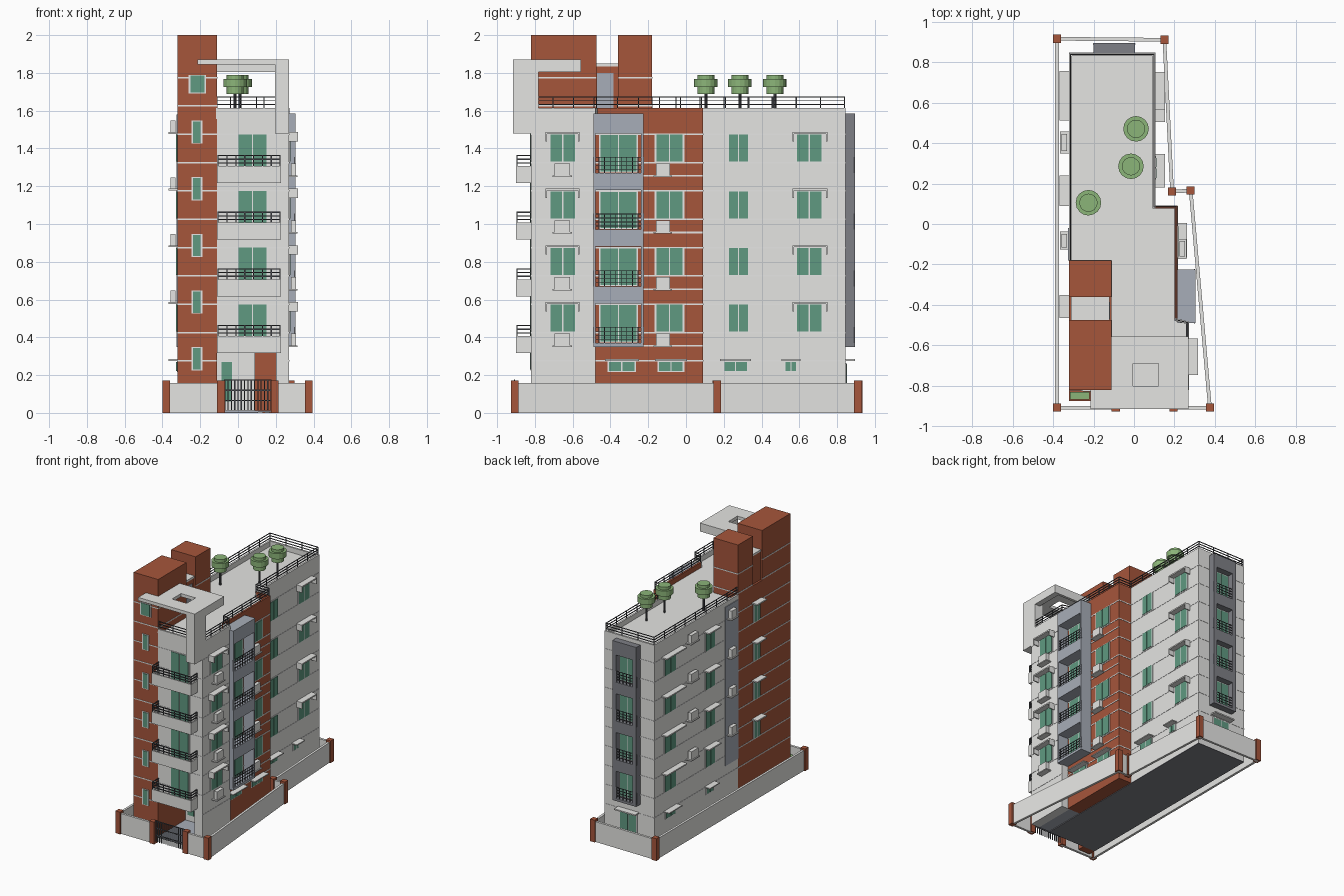
import bpy, bmesh
from math import atan2, hypot
from mathutils import Matrix, Vector

if "Cube" in bpy.data.objects:
    bpy.data.objects.remove(bpy.data.objects["Cube"], do_unlink=True)


def material(name, *rgb):
    m = bpy.data.materials.new(name)
    m.use_nodes = True
    m.diffuse_color = (*rgb, 1)
    m.node_tree.nodes["Principled BSDF"].inputs["Base Color"].default_value = (*rgb, 1)
    return m


WALL = material("pale plaster", .78, .78, .76)
TRIM = material("white trim", .86, .86, .85)
BRICK = material("red brick", .38, .092, .044)
GLASS = material("green glass", .115, .32, .22)
BAY = material("blue grey panel", .39, .42, .48)
SLATE = material("slate grey panel", .21, .215, .24)
METAL = material("dark metal", .075, .078, .088)
LEAF = material("leaf green", .26, .46, .19)

parts = {}  # name -> (mesh builder, material)


def builder(name, mat):
    if name not in parts:
        parts[name] = (bmesh.new(), mat)
    return parts[name][0]


def box(name, mat, x0, x1, y0, y1, z0, z1):
    m = Matrix.Translation(((x0 + x1) / 2, (y0 + y1) / 2, (z0 + z1) / 2))
    m = m @ Matrix.Diagonal((abs(x1 - x0), abs(y1 - y0), abs(z1 - z0), 1))
    bmesh.ops.create_cube(builder(name, mat), size=1, matrix=m)


def beam(name, mat, p, q, width, z0, z1):
    """Upright strip between two plan points."""
    dx, dy = q[0] - p[0], q[1] - p[1]
    m = Matrix.Translation(((p[0] + q[0]) / 2, (p[1] + q[1]) / 2, (z0 + z1) / 2))
    m = m @ Matrix.Rotation(atan2(dy, dx), 4, 'Z')
    m = m @ Matrix.Diagonal((hypot(dx, dy) + width, width, z1 - z0, 1))
    bmesh.ops.create_cube(builder(name, mat), size=1, matrix=m)


def drum(name, mat, x, y, r, z0, z1, sides=16):
    bmesh.ops.create_cone(builder(name, mat), cap_ends=True, segments=sides, radius1=r, radius2=r,
                          depth=z1 - z0, matrix=Matrix.Translation((x, y, (z0 + z1) / 2)))


def on_wall(name, mat, wall, u0, u1, d0, d1, z0, z1):
    """Box on a wall (side, position): u runs along it, d points outward."""
    side, c = wall
    s = 1 if side in "RB" else -1
    a, b = sorted((c + s * d0, c + s * d1))
    if side in "RL":
        box(name, mat, a, b, u0, u1, z0, z1)
    else:
        box(name, mat, u0, u1, a, b, z0, z1)


def window(wall, u0, u1, z0, z1, panes=2):
    on_wall("window_frames", TRIM, wall, u0 - .006, u1 + .006, 0, .004, z0 - .005, z1 + .005)
    w = (u1 - u0) / panes
    for i in range(panes):
        on_wall("window_panes", GLASS, wall, u0 + i * w + .003, u0 + (i + 1) * w - .003, 0, .007, z0, z1)


def hood(wall, u0, u1, z, legs):
    on_wall("window_hoods", WALL, wall, u0, u1, 0, .047, z - .006, z + .004)
    if legs:
        for u in (u0, u1 - .008):
            on_wall("window_hoods", WALL, wall, u, u + .008, 0, .047, z - .045, z)


def cooler(wall, u0, u1, z):
    on_wall("cooling_units", WALL, wall, u0, u1, .01, .038, z, z + .062)
    on_wall("cooler_shelves", WALL, wall, u0 - .012, u1 + .012, 0, .045, z - .008, z)


def railing(name, p, q, z0, z1, rails=3, gap=.1, t=.005):
    for i in range(rails):
        z = z1 - t - i * (z1 - z0) / rails
        beam(name, METAL, p, q, t, z, z + t)
    p, q = Vector(p), Vector(q)
    n = max(1, round((q - p).length / gap))
    for i in range(n + 1):
        x, y = p.lerp(q, i / n)
        box(name, METAL, x - t / 2, x + t / 2, y - t / 2, y + t / 2, z0, z1)


def bay(name, mat, wall, u0, u1, depth, jamb):
    """Framed stack of four small balconies."""
    for u in (u0, u1 - jamb):
        on_wall(name, mat, wall, u, u + jamb, 0, depth, .35, 1.585)
    on_wall(name, mat, wall, u0, u1, 0, depth, .35, .37)
    for k in range(4):
        z = .37 + .3 * k
        on_wall(name, mat, wall, u0, u1, 0, depth, z + .21, z + (.3 if k < 3 else .315))
        window(wall, u0 + .035, u1 - .035, z + .008, z + .2)
        s = 1 if wall[0] in "RB" else -1
        c = wall[1] + s * (depth - .006)
        ends = ((c, u0), (c, u1)) if wall[0] in "RL" else ((u0, c), (u1, c))
        railing("bay_railings", *ends, z, z + .085, 4, .03, .004)


ROOF, TOP = 1.575, 1.615
FRONT, BACK, LEFT = ("F", -.82), ("B", .845), ("L", -.32)
R_FRONT, R_MID, R_BACK = ("R", .27), ("R", .215), ("R", .105)

# Building volumes
box("rear_block", WALL, -.32, .105, -.18, .845, .004, ROOF)
box("middle_block", BRICK, -.11, .215, -.48, .09, .004, ROOF - .002)
box("middle_roof", WALL, -.12, .21, -.482, .088, ROOF - .01, ROOF)
box("front_block", WALL, -.11, .27, -.82, -.48, .34, ROOF)
box("entry_side_wall", WALL, .2, .27, -.82, -.48, .004, .34)
box("entry_back_wall", WALL, -.11, .09, -.488, -.48, .004, .34)
box("floor_plate", SLATE, -.32, .105, -.82, .845, 0, .006)
box("entry_paving", BAY, -.11, .2, -.82, -.48, .006, .012)
window(("F", -.488), -.09, -.03, .06, .27, 1)

# Stair tower with its notch
box("stair_tower", BRICK, -.32, -.11, -.82, -.475, .004, 2)
box("stair_tower", BRICK, -.32, -.11, -.36, -.18, .004, 2)
box("tower_link", BRICK, -.305, -.125, -.475, -.36, .004, 1.835)
box("tower_link", BRICK, -.32, -.11, -.475, -.36, .004, TOP)
box("tower_link_roof", WALL, -.31, -.12, -.475, -.36, 1.835, 1.85)
box("roof_door", BAY, -.125, -.119, -.47, -.385, TOP - .03, 1.8)

# Parapet and roof railing
edge = [(-.11, -.813), (.263, -.813), (.263, -.487), (.208, -.473), (.208, .083),
        (.098, .083), (.098, .838), (-.313, .838), (-.313, -.18)]
for i, (p, q) in enumerate(zip(edge, edge[1:])):
    brick = i in (3, 4)
    beam("brick_parapet" if brick else "parapet", BRICK if brick else WALL, p, q, .014, ROOF - .02, TOP)
    railing("roof_railing", p, q, TOP, 1.675, 3, .12)

# Floor bands
spans = [(FRONT, -.32, -.11, 1), (FRONT, -.11, .27, 0), (R_FRONT, -.82, -.48, 0), (R_MID, -.48, .09, 0),
         (R_BACK, .09, .845, 0), (BACK, -.32, .105, 0), (LEFT, -.18, .845, 0), (LEFT, -.82, -.475, 1),
         (LEFT, -.36, -.18, 1), (LEFT, -.475, -.36, 0), (("B", .09), .105, .215, 0),
         (("R", -.11), -.82, -.475, 2), (("R", -.11), -.36, -.18, 2), (("B", -.18), -.32, -.11, 2)]
for wall, u0, u1, kind in spans:
    for k in range(11):
        z = .275 + .15 * k
        if (kind == 0 and z > 1.6) or (kind == 2 and z < 1.6) or (wall == FRONT and not kind and z < .4):
            continue
        on_wall("floor_bands", TRIM, wall, u0, u1, -.002, .002, z - .004, z + .004)

# Repeated storeys
for k in range(4):
    z = .3 * k
    lo, hi = .43 + z, .573 + z
    for wall, u0, u1 in [(R_BACK, .585, .72), (R_BACK, .225, .33), (R_FRONT, -.72, -.585),
                         (R_MID, -.16, -.015), (LEFT, .585, .72), (LEFT, .11, .22), (LEFT, -.445, -.37)]:
        window(wall, u0, u1, lo, hi)
    for wall, u0, u1 in [(R_BACK, .565, .75), (R_FRONT, -.745, -.565),
                         (LEFT, .51, .755), (LEFT, .09, .24), (LEFT, -.465, -.35)]:
        hood(wall, u0, u1, hi + .01, wall != LEFT)
    cooler(R_FRONT, -.695, -.615, .357 + z)
    cooler(R_MID, -.16, -.085, .357 + z)
    cooler(LEFT, .36, .445, .585 + z)
    cooler(LEFT, -.115, -.05, .585 + z)
    on_wall("brick_bands", TRIM, R_MID, -.23, .09, 0, .003, .351 + z, .359 + z)

    # Front balcony
    window(FRONT, 0, .155, .335 + z, .575 + z)
    b = .317 + z
    box("front_balconies", WALL, -.11, .228, -.9, -.815, b, b + .015)
    path = [(-.105, -.82), (-.105, -.895), (.223, -.895), (.223, -.82)]
    for p, q in zip(path, path[1:]):
        beam("front_balconies", WALL, p, q, .01, b, b + .09)
        railing("balcony_railings", p, q, b + .09, b + .148, 3, .05, .006)

# Tower windows
for k in range(5):
    window(FRONT, -.24, -.195, .23 + .3 * k, .343 + .3 * k, 1)
window(FRONT, -.255, -.175, 1.695, 1.785, 1)

# Ground floor windows
for wall, u0, u1 in [(R_MID, -.41, -.27), (R_MID, -.145, -.015), (R_BACK, .2, .325), (R_BACK, .525, .585),
                     (LEFT, .59, .71), (LEFT, .13, .21)]:
    window(wall, u0, u1, .222, .27)
    on_wall("ground_hoods", WALL, wall, u0 - .02, u1 + .02, 0, .047, .276, .284)
window(BACK, -.17, -.03, .12, .26)
on_wall("ground_hoods", WALL, BACK, -.19, -.01, 0, .05, .276, .286)

# Framed bays and the flat side panel
bay("side_bay", BAY, R_MID, -.49, -.225, .09, .012)
bay("rear_bay", SLATE, BACK, -.2, .005, .05, .03)
on_wall("side_panel", BAY, LEFT, -.18, -.02, -.002, .005, .35, 1.58)

# Thin roof canopy around a square opening, with deep edge beams
for x0, x1, y0, y1 in [(-.11, -.005, -.915, -.555), (.12, .27, -.915, -.555),
                       (-.005, .12, -.915, -.8), (-.005, .12, -.69, -.555)]:
    box("roof_canopy", WALL, x0, x1, y0, y1, 1.845, 1.87)
box("roof_canopy", WALL, -.215, -.11, -.915, -.82, 1.845, 1.87)
box("canopy_beams", WALL, .225, .27, -.915, -.555, 1.805, 1.845)
box("canopy_beams", WALL, -.11, .225, -.575, -.555, 1.805, 1.845)
box("canopy_column", WALL, .197, .27, -.915, -.78, 1.48, 1.845)

# Boundary wall, posts and gate
posts = [(.195, -.907), (.375, -.907), (.28, .165), (.188, .16), (.15, .91), (-.38, .915),
         (-.38, -.907), (-.09, -.907)]
for p, q in zip(posts, posts[1:]):
    beam("boundary_wall", WALL, p, q, .018, 0, .157)
for x, y in posts:
    box("boundary_posts", BRICK, x - .02, x + .02, y - .02, y + .02, 0, .172)
railing("gate", (-.07, -.907), (.175, -.907), .015, .177, 3, .017, .006)

# Ground planter
box("planter", BRICK, -.32, -.215, -.875, -.82, 0, .09)
box("planter_hedge", LEAF, -.315, -.22, -.867, -.83, .09, .11)

# Roof trees
for x, y in [(.01, .47), (-.015, .285), (-.225, .105)]:
    drum("tree_trunks", METAL, x, y, .008, ROOF, 1.7, 8)
    drum("tree_crowns", LEAF, x, y, .045, 1.688, 1.79)
    drum("tree_crowns", LEAF, x, y, .063, 1.725, 1.768)

for name, (bm, mat) in parts.items():
    mesh = bpy.data.meshes.new(name)
    bm.to_mesh(mesh)
    bm.free()
    mesh.materials.append(mat)
    bpy.context.scene.collection.objects.link(bpy.data.objects.new(name, mesh))
